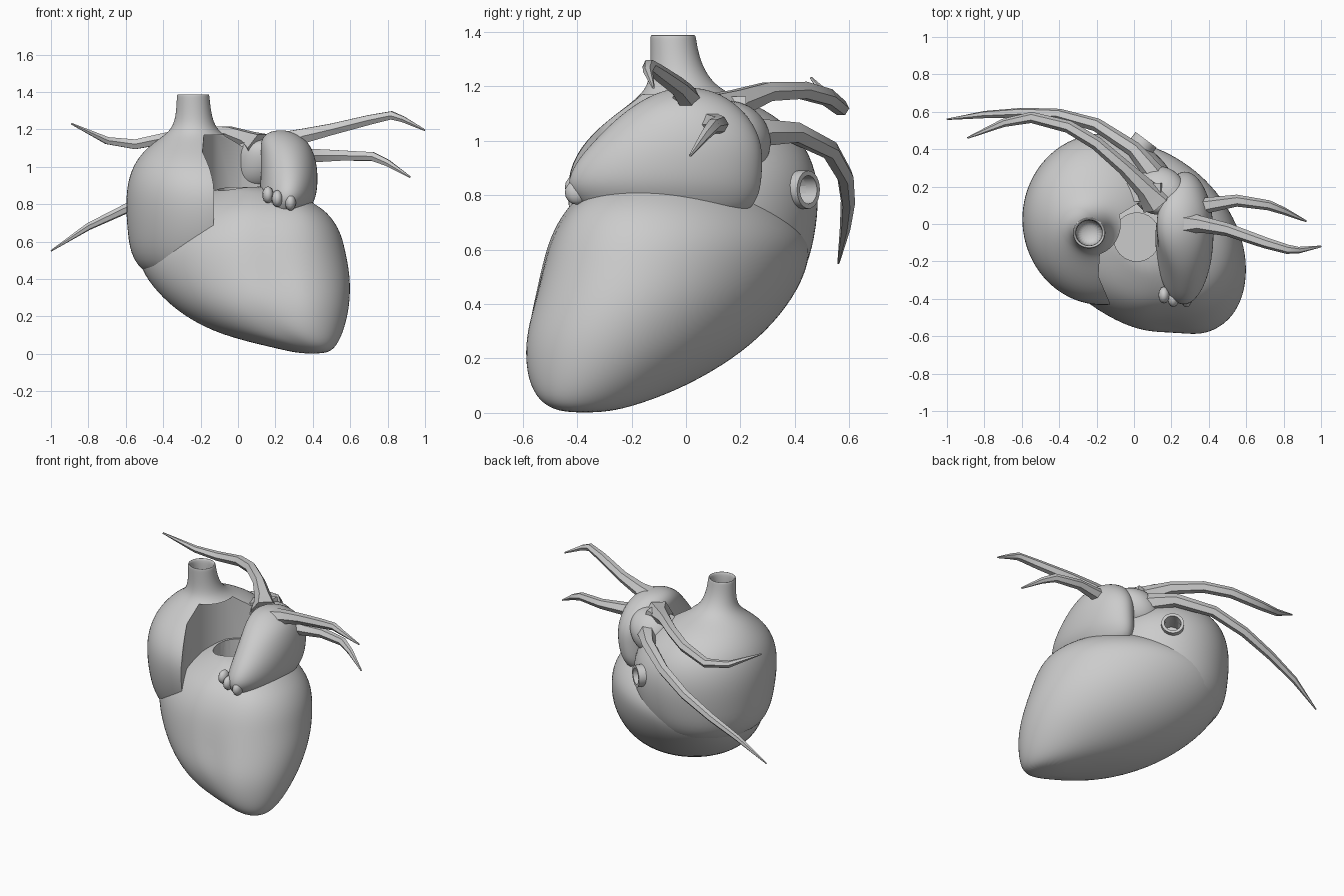
import bpy, bmesh, math
from mathutils import Vector, Matrix

if "Cube" in bpy.data.objects:
    bpy.data.objects.remove(bpy.data.objects["Cube"])


def activate(ob):
    bpy.ops.object.select_all(action='DESELECT')
    ob.select_set(True)
    bpy.context.view_layer.objects.active = ob


def finish(name, bm, smooth=True):
    bmesh.ops.recalc_face_normals(bm, faces=bm.faces)
    me = bpy.data.meshes.new(name)
    bm.to_mesh(me)
    bm.free()
    ob = bpy.data.objects.new(name, me)
    bpy.context.collection.objects.link(ob)
    activate(ob)
    if smooth:
        bpy.ops.object.shade_smooth()
    return ob


def loft(name, rows, n=24, phi=0.0, groove=0.0):
    """Skin skewed ellipses; each row is z, x min, x max, y min, y max."""
    bm = bmesh.new()
    rings = []
    for z, x0, x1, y0, y1 in rows:
        ring = []
        for i in range(n):
            t = 2 * math.pi * i / n
            x = (x0 + x1) / 2 + (x1 - x0) / 2 * math.cos(t)
            s = math.sin(t + phi)
            y = (y0 + y1) / 2 + (y1 - y0) / 2 * s
            if s < -0.3:
                y += groove * math.exp(-((x - 0.2) / 0.09) ** 2)
            ring.append(bm.verts.new((x, y, z)))
        rings.append(ring)
    for a, b in zip(rings, rings[1:]):
        for i in range(n):
            j = (i + 1) % n
            bm.faces.new((a[i], a[j], b[j], b[i]))
    bm.faces.new(rings[0])
    bm.faces.new(rings[-1])
    ob = finish(name, bm)
    m = ob.modifiers.new("smooth", 'SUBSURF')
    m.levels = m.render_levels = 2
    bpy.ops.object.modifier_apply(modifier=m.name)
    return ob


def prism(name, pts, z0, z1):
    bm = bmesh.new()
    lo = [bm.verts.new((x, y, z0)) for x, y in pts]
    hi = [bm.verts.new((x, y, z1)) for x, y in pts]
    bm.faces.new(lo)
    bm.faces.new(hi)
    for i in range(len(pts)):
        j = (i + 1) % len(pts)
        bm.faces.new((lo[i], lo[j], hi[j], hi[i]))
    return finish(name, bm, False)


def cylinder(name, centre, axis, r, depth):
    bm = bmesh.new()
    rot = Vector(axis).to_track_quat('Z', 'Y').to_matrix().to_4x4()
    bmesh.ops.create_cone(bm, cap_ends=True, segments=24, radius1=r, radius2=r,
                          depth=depth, matrix=Matrix.Translation(centre) @ rot)
    return finish(name, bm)


def cut(ob, cutter):
    m = ob.modifiers.new("cut", 'BOOLEAN')
    m.operation, m.object, m.solver = 'DIFFERENCE', cutter, 'EXACT'
    activate(ob)
    bpy.ops.object.modifier_apply(modifier=m.name)
    bpy.data.objects.remove(cutter)
    bpy.ops.object.shade_smooth_by_angle(angle=math.radians(40))


def vessel(name, pts, radii):
    cu = bpy.data.curves.new(name, 'CURVE')
    cu.dimensions = '3D'
    cu.bevel_depth, cu.bevel_resolution, cu.use_fill_caps = 1.0, 1, True
    sp = cu.splines.new('POLY')
    sp.points.add(len(pts) - 1)
    for p, co, r in zip(sp.points, pts, radii):
        p.co, p.radius = (*co, 1), r
    ob = bpy.data.objects.new(name, cu)
    bpy.context.collection.objects.link(ob)
    activate(ob)
    bpy.ops.object.convert(target='MESH')
    bpy.ops.object.shade_smooth_by_angle(angle=math.radians(40))


# Ventricles, with the groove down the front and the open outlet on top
ventricles = loft("ventricles", [
    (0.0, .33, .47, -.45, -.30), (.03, .20, .52, -.53, -.17),
    (.10, -.10, .56, -.585, .01), (.20, -.29, .59, -.61, .18),
    (.30, -.41, .605, -.61, .30), (.42, -.51, .605, -.58, .40),
    (.55, -.555, .58, -.55, .46), (.65, -.52, .555, -.52, .46),
    (.74, -.41, .50, -.47, .38), (.80, -.29, .42, -.41, .28),
    (.86, -.16, .31, -.31, .20), (.90, -.07, .17, -.21, .08)],
    phi=-0.25, groove=0.035)
outlet = [(.015 + .125 * math.cos(i * math.pi / 12),
           -.07 + .13 * math.sin(i * math.pi / 12)) for i in range(24)]
cut(ventricles, prism("outlet_cutter", outlet, .68, 1.2))

# Right atrium flowing up into the upper vena cava, then down its bore
right_atrium = loft("right_atrium", [
    (.38, -.45, .15, -.28, .33), (.50, -.575, .22, -.36, .44),
    (.65, -.595, .27, -.42, .48), (.80, -.605, .28, -.445, .495),
    (.92, -.595, .25, -.43, .475), (1.03, -.555, .15, -.35, .41),
    (1.12, -.47, .03, -.23, .29), (1.17, -.39, -.08, -.165, .16),
    (1.22, -.345, -.125, -.135, .09), (1.30, -.33, -.145, -.13, .05),
    (1.38, -.328, -.152, -.132, .037), (1.39, -.325, -.155, -.13, .035),
    (1.385, -.31, -.17, -.115, .02), (1.30, -.31, -.17, -.115, .02),
    (1.20, -.31, -.17, -.115, .02)])
cut(right_atrium, prism("cavity_cutter", [
    (-.11, -.6), (-.13, -.42), (-.19, -.28), (-.18, -.12), (-.11, .03),
    (.02, .11), (.4, .14), (.4, -.6)], .68, 1.17))
cut(right_atrium, cylinder("cava_cutter", (.05, .43, .82), (.6, .8, 0), .055, .24))

# Raised rim around the lower vena cava opening
rim = cylinder("lower_cava_rim", (.05, .43, .82), (.6, .8, 0), .07, .05)
cut(rim, cylinder("rim_cutter", (.05, .43, .82), (.6, .8, 0), .052, .2))

# Left atrium
loft("left_atrium", [
    (.70, .14, .34, -.32, .20), (.78, .12, .39, -.41, .265),
    (.84, .11, .42, -.445, .28), (.92, .12, .428, -.41, .285),
    (1.0, .12, .425, -.34, .28), (1.08, .12, .405, -.26, .24),
    (1.14, .12, .37, -.18, .18), (1.18, .15, .31, -.10, .11),
    (1.195, .20, .26, -.03, .04)])

# Scalloped fringe of the left auricle
for i, (x, y, z) in enumerate([(.16, -.38, .85), (.21, -.40, .83), (.28, -.40, .81)]):
    bm = bmesh.new()
    bmesh.ops.create_uvsphere(bm, u_segments=12, v_segments=8, radius=1,
                              matrix=Matrix.Translation((x, y, z)) @
                              Matrix.Diagonal((.03, .045, .045, 1)))
    finish("auricle_fringe_%d" % i, bm)

# Atrial bridge behind the outlet cavity
bm = bmesh.new()
bmesh.ops.create_cube(bm, size=1, matrix=Matrix.Translation((.03, .17, 1.05)) @
                      Matrix.Rotation(-.3, 4, 'Y') @ Matrix.Diagonal((.28, .1, .15, 1)))
finish("atrial_bridge", bm, False)
loft("atrial_back", [
    (.88, .02, .18, .14, .26), (.94, -.02, .24, .08, .31), (1.02, -.02, .28, .05, .32),
    (1.10, .0, .28, .04, .28), (1.15, .05, .22, .08, .20)], n=16)

# Pulmonary veins
vessel("upper_right_vein", [
    (.12, .12, 1.10), (.06, .19, 1.14), (-.05, .30, 1.18), (-.20, .43, 1.185),
    (-.35, .52, 1.16), (-.55, .57, 1.12), (-.70, .54, 1.14), (-.89, .46, 1.23)],
    [.09, .055, .04, .036, .034, .03, .022, .005])
vessel("lower_right_vein", [
    (.14, .2, 1.01), (.09, .29, 1.03), (0, .40, 1.03), (-.20, .53, .965),
    (-.40, .585, .87), (-.60, .595, .775), (-.80, .585, .68), (-1.0, .56, .55)],
    [.09, .055, .042, .036, .032, .027, .02, .004])
vessel("upper_left_vein", [
    (.25, .0, 1.12), (.35, 0, 1.165), (.50, -.03, 1.20), (.70, -.10, 1.25),
    (.82, -.135, 1.275), (.88, -.14, 1.255), (1.0, -.12, 1.195)],
    [.08, .045, .035, .03, .025, .018, .005])
vessel("lower_left_vein", [
    (.3, .08, 1.05), (.39, .10, 1.06), (.55, .125, 1.06), (.72, .10, 1.055),
    (.80, .07, 1.02), (.92, .015, .945)], [.07, .042, .032, .027, .02, .005])
